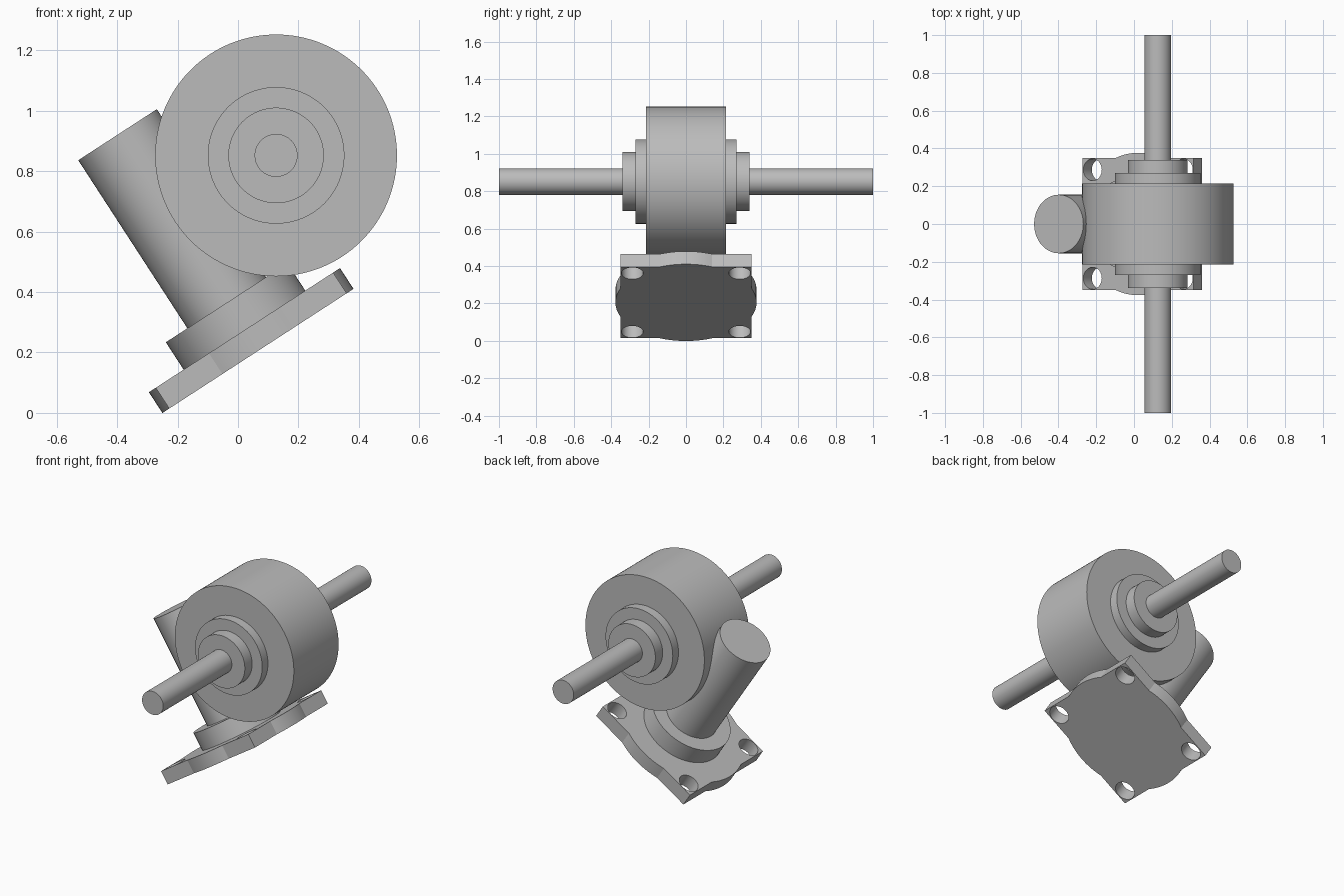
import bpy, bmesh, math
from mathutils import Matrix, Vector

if "Cube" in bpy.data.objects:
    bpy.data.objects.remove(bpy.data.objects["Cube"])

TILT = math.radians(-33)
grey = bpy.data.materials.new("machine grey")
grey.diffuse_color = (0.5, 0.5, 0.5, 1)
grey.use_nodes = True
grey.node_tree.nodes["Principled BSDF"].inputs["Base Color"].default_value = grey.diffuse_color

# Frames: flange base (local z = tilted neck axis) and drum (local z = world y)
base = Matrix.Translation((0.066, 0, 0.205)) @ Matrix.Rotation(TILT, 4, 'Y')
drum_axis = Matrix.Translation((0.126, 0, 0.852)) @ Matrix.Rotation(math.radians(-90), 4, 'X')


def finish(name, mesh, frame):
    mesh.materials.clear()
    mesh.materials.append(grey)
    obj = bpy.data.objects.new(name, mesh)
    obj.matrix_world = frame
    bpy.context.collection.objects.link(obj)
    bpy.ops.object.select_all(action='DESELECT')
    obj.select_set(True)
    bpy.context.view_layer.objects.active = obj
    bpy.ops.object.shade_smooth_by_angle(angle=math.radians(18))
    return obj


def cylinder(name, radius, z0, z1, frame, sides=96):
    bm = bmesh.new()
    bmesh.ops.create_cone(bm, cap_ends=True, segments=sides, radius1=radius,
                          radius2=radius, depth=z1 - z0,
                          matrix=Matrix.Translation((0, 0, (z0 + z1) / 2)))
    mesh = bpy.data.meshes.new(name)
    bm.to_mesh(mesh)
    bm.free()
    return finish(name, mesh, frame)


def flange(name, half, bulge, thick, hole_at, hole_r, frame):
    # Square outline with a circular bulge on each side, plus four bolt holes
    a = math.acos(half / bulge)
    outline = []
    for k in range(4):
        rot = Matrix.Rotation(k * math.pi / 2, 2)
        pts = [(half, -half)]
        pts += [(bulge * math.cos(a * t / 8), bulge * math.sin(a * t / 8)) for t in range(-8, 9)]
        outline += [rot @ Vector(p) for p in pts]
    loops = [outline]
    for sx in (-1, 1):
        for sy in (-1, 1):
            loops.append([Vector((sx * hole_at + hole_r * math.cos(i * math.pi / 24),
                                  sy * hole_at + hole_r * math.sin(i * math.pi / 24)))
                          for i in range(48)])
    curve = bpy.data.curves.new(name + " outline", 'CURVE')
    curve.dimensions = '2D'
    curve.fill_mode = 'BOTH'
    curve.extrude = thick / 2
    for pts in loops:
        s = curve.splines.new('POLY')
        s.points.add(len(pts) - 1)
        for sp, p in zip(s.points, pts):
            sp.co = (p.x, p.y, 0, 1)
        s.use_cyclic_u = True
    temp = bpy.data.objects.new(name + " outline", curve)
    mesh = bpy.data.meshes.new_from_object(temp)
    bpy.data.objects.remove(temp)
    bm = bmesh.new()
    bm.from_mesh(mesh)
    bmesh.ops.remove_doubles(bm, verts=bm.verts, dist=1e-5)
    bmesh.ops.recalc_face_normals(bm, faces=bm.faces)
    bmesh.ops.translate(bm, verts=bm.verts, vec=(0, 0, thick / 2))
    bm.to_mesh(mesh)
    bm.free()
    mesh.name = name
    return finish(name, mesh, frame)


# Tilted mounting foot and neck
flange("mounting_flange", 0.35, 0.377, 0.082, 0.287, 0.058, base)
cylinder("flange_boss", 0.24, 0.08, 0.19, base)
cylinder("neck", 0.155, 0.18, 0.853, base)

# Drum with stepped hubs and a through shaft
cylinder("drum", 0.4, -0.215, 0.215, drum_axis, 128)
for side, s in (("front", -1), ("back", 1)):
    for part, r, y0, y1 in (("outer_hub", 0.226, 0.21, 0.27),
                            ("inner_hub", 0.158, 0.26, 0.34),
                            ("shaft", 0.071, 0.33, 1.0)):
        lo, hi = sorted((s * y0, s * y1))
        cylinder(f"{side}_{part}", r, lo, hi, drum_axis)
